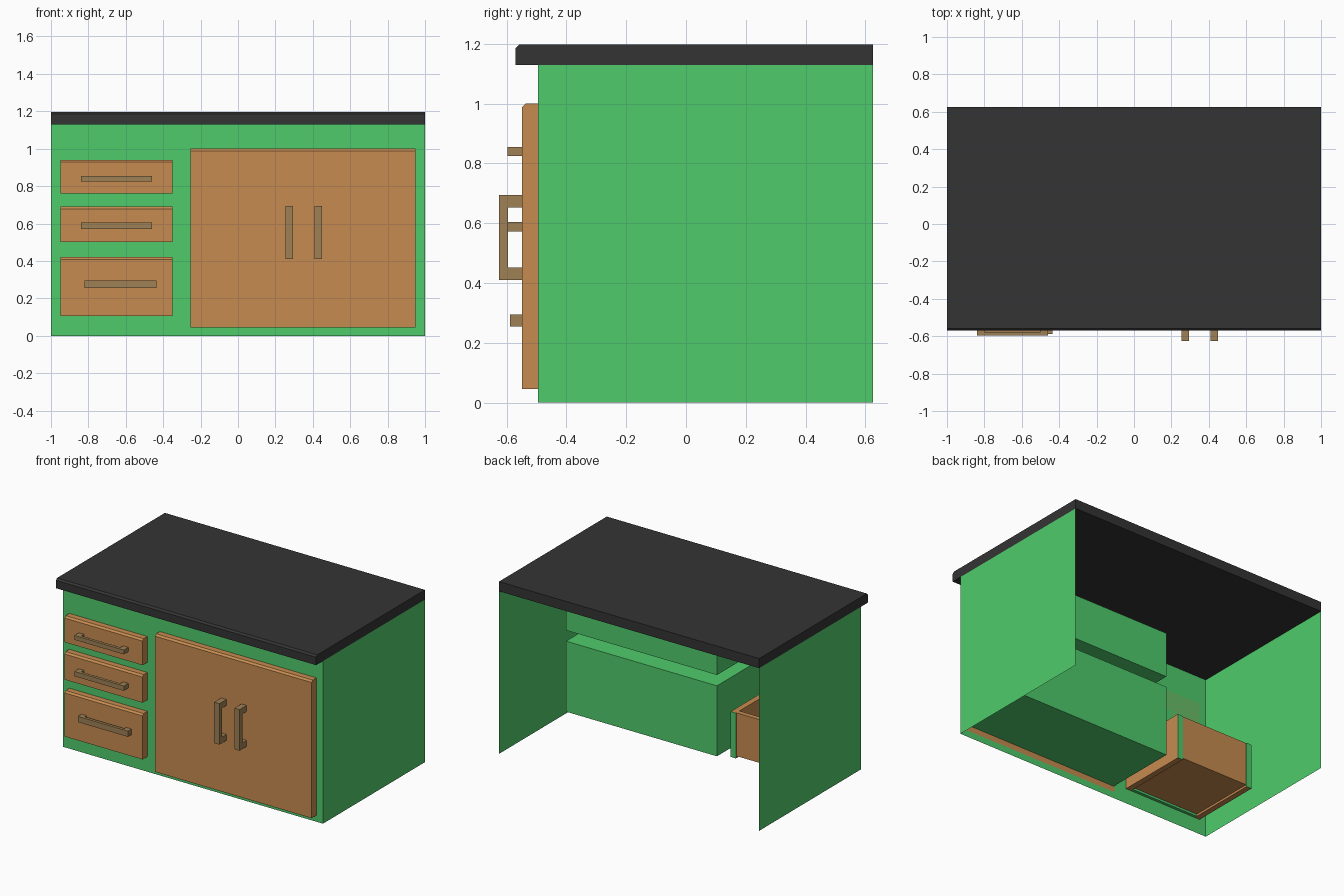
import bpy, bmesh

if "Cube" in bpy.data.objects:
    bpy.data.objects.remove(bpy.data.objects["Cube"])


def material(name, rgb):
    m = bpy.data.materials.new(name)
    m.diffuse_color = (*rgb, 1)
    m.use_nodes = True
    m.node_tree.nodes["Principled BSDF"].inputs["Base Color"].default_value = m.diffuse_color
    return m


GREEN = material("green_paint", (0.08, 0.60, 0.15))
WOOD = material("wood", (0.57, 0.26, 0.08))
METAL = material("handle_bronze", (0.35, 0.22, 0.09))
BLACK = material("dark_stone", (0.034, 0.034, 0.034))


def finish(name, bm, mat):
    me = bpy.data.meshes.new(name)
    bm.to_mesh(me)
    bm.free()
    ob = bpy.data.objects.new(name, me)
    me.materials.append(mat)
    bpy.context.collection.objects.link(ob)
    return ob


def add_box(bm, x, y, z):
    """Add a box given by three (min, max) ranges; return its vertices."""
    vs = bmesh.ops.create_cube(bm, size=1)["verts"]
    for v in vs:
        v.co = [r[0] if c < 0 else r[1] for c, r in zip(v.co, (x, y, z))]
    return vs


def box(name, mat, *ranges, chamfer=0, open_side=None):
    """Box with optional chamfer on the front top edge, or one open side."""
    bm = bmesh.new()
    add_box(bm, *ranges)
    bm.normal_update()
    if chamfer:
        y0, z1 = ranges[1][0], ranges[2][1]
        edges = [e for e in bm.edges if all(
            abs(v.co.y - y0) < 1e-5 and abs(v.co.z - z1) < 1e-5 for v in e.verts)]
        bmesh.ops.bevel(bm, geom=edges, offset=chamfer, segments=1, affect='EDGES')
    if open_side:
        axis, sign = open_side
        faces = [f for f in bm.faces if f.normal[axis] * sign > 0.9]
        bmesh.ops.delete(bm, geom=faces, context='FACES_ONLY')
    return finish(name, bm, mat)


def handle(name, x, z, y_out, bar, leg, vertical=False):
    """U-shaped pull: one bar and two legs reaching the front."""
    bm = bmesh.new()
    add_box(bm, x, (y_out, y_out + bar), z)
    for end in (0, 1):
        a = z if vertical else x
        r = (a[0], a[0] + leg) if end == 0 else (a[1] - leg, a[1])
        add_box(bm, x if vertical else r, (y_out + bar, FACE), r if vertical else z)
    finish(name, bm, METAL)


FRONT, FACE, BACK = -0.495, -0.548, 0.625
DRAWER_X = (-0.95, -0.35)
DOOR_X, DOOR_Z = (-0.255, 0.95), (0.045, 1.0)
LOW_Z = (0.105, 0.42)

# Worktop
box("worktop", BLACK, (-1, 1), (-0.57, BACK), (1.13, 1.197), chamfer=0.012)

# Thin side panels
for side, x in (("left", -1), ("right", 1)):
    bm = bmesh.new()
    bm.faces.new([bm.verts.new((x, y, z)) for y, z in
                  ((FRONT, 0), (BACK, 0), (BACK, 1.13), (FRONT, 1.13))])
    finish(side + "_side_panel", bm, GREEN)

# Front panel with openings for the doors and the bottom drawer
bm = bmesh.new()
xs = [-1, *DRAWER_X, *DOOR_X, 1]
zs = [0, DOOR_Z[0], *LOW_Z, DOOR_Z[1], 1.13]
for x0, x1 in zip(xs, xs[1:]):
    for z0, z1 in zip(zs, zs[1:]):
        in_door = x0 == DOOR_X[0] and DOOR_Z[0] <= z0 < DOOR_Z[1]
        in_drawer = x0 == DRAWER_X[0] and z0 == LOW_Z[0]
        if not (in_door or in_drawer):
            bm.faces.new([bm.verts.new((x, FRONT, z)) for x, z in
                          ((x0, z0), (x1, z0), (x1, z1), (x0, z1))])
bmesh.ops.remove_doubles(bm, verts=bm.verts, dist=1e-4)
finish("front_panel", bm, GREEN)

# Two storage compartments behind the doors, open to the front
for name, z in (("lower", (0.085, 0.575)), ("upper", (0.65, 0.962))):
    box(name + "_compartment", GREEN, (-0.25, 0.91), (FRONT, 0.017), z,
        open_side=(1, -1))

# Doors and their handles
mid = sum(DOOR_X) / 2
for name, x, hx in (("left", (DOOR_X[0], mid), (0.255, 0.295)),
                    ("right", (mid, DOOR_X[1]), (0.41, 0.45))):
    box(name + "_door", WOOD, x, (FACE, FRONT), DOOR_Z, chamfer=0.012)
    handle(name + "_door_handle", hx, (0.41, 0.695), -0.625, 0.03, 0.042, True)

# Drawer fronts and their handles
for name, z, hx, hz, y in (
        ("top", (0.76, 0.94), (-0.84, -0.46), (0.825, 0.855), -0.597),
        ("middle", (0.50, 0.69), (-0.84, -0.46), (0.572, 0.605), -0.597),
        ("bottom", LOW_Z, (-0.82, -0.435), (0.255, 0.295), -0.588)):
    box(name + "_drawer_front", WOOD, DRAWER_X, (FACE, FRONT), z, chamfer=0.012)
    handle(name + "_drawer_handle", hx, hz, y, 0.02, 0.04)

# Open-topped tray of the bottom drawer
x0, x1 = DRAWER_X
T, END = 0.04, 0.01
box("drawer_floor", WOOD, (x0 + T, x1 - T), (FRONT, END - 0.005), (0.12, 0.14))
box("drawer_back", WOOD, (x0 + T, x1 - T), (END - T, END - 0.005), (0.14, LOW_Z[1]))
for name, x in (("left", (x0, x0 + T)), ("right", (x1 - T, x1))):
    box(name + "_drawer_wall", WOOD, x, (FRONT, END - 0.004), LOW_Z)
    box(name + "_drawer_end_strip", GREEN, x, (END - 0.004, END), LOW_Z)
box("drawer_front_lip", GREEN, (x0 + T, x1 - T), (FRONT, FRONT + 0.02), (LOW_Z[0], 0.12))
